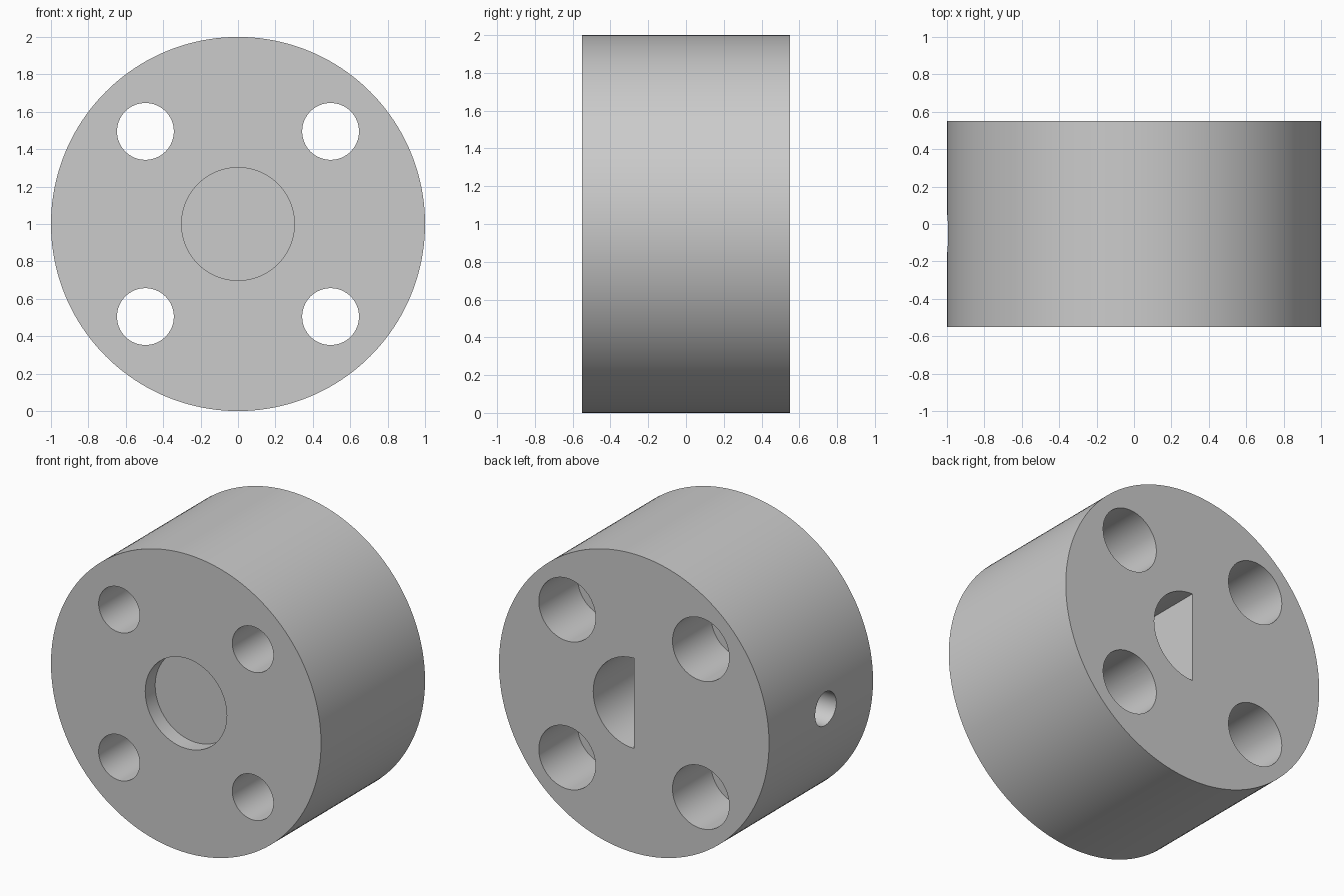
import bpy
import bmesh
import math
from mathutils import Matrix, Vector

cube = bpy.data.objects.get("Cube")
if cube:
    bpy.data.objects.remove(cube, do_unlink=True)

HALF = 0.55      # half the hub thickness
MID = 1.0        # height of the hub axis
OVER = 0.1       # how far cutters stick out of the surface

grey = bpy.data.materials.new("plain grey")
grey.use_nodes = True
grey.diffuse_color = (0.6, 0.6, 0.6, 1)
grey.node_tree.nodes["Principled BSDF"].inputs["Base Color"].default_value = grey.diffuse_color


def rod(name, start, end, radius, sides=64, half=False):
    """Cylinder between two points; half keeps only its +x side."""
    start, end = Vector(start), Vector(end)
    axis = end - start
    turn = axis.to_track_quat("Z", "Y").to_matrix().to_4x4()
    bm = bmesh.new()
    bmesh.ops.create_cone(bm, cap_ends=True, segments=sides, radius1=radius,
                          radius2=radius, depth=axis.length,
                          matrix=Matrix.Translation((start + end) / 2) @ turn)
    if half:
        cut = bmesh.ops.bisect_plane(bm, geom=bm.verts[:] + bm.edges[:] + bm.faces[:],
                                     dist=1e-5, plane_co=(0, 0, 0),
                                     plane_no=(-1, 0, 0), clear_outer=True)
        rim = [e for e in cut["geom_cut"] if isinstance(e, bmesh.types.BMEdge)]
        rim = rim or [e for e in bm.edges if e.is_boundary]
        bmesh.ops.holes_fill(bm, edges=rim, sides=0)
    bmesh.ops.recalc_face_normals(bm, faces=bm.faces[:])
    mesh = bpy.data.meshes.new(name)
    bm.to_mesh(mesh)
    bm.free()
    mesh.materials.append(grey)
    obj = bpy.data.objects.new(name, mesh)
    bpy.context.collection.objects.link(obj)
    return obj


# Solid round body lying along y
hub = rod("hub", (0, -HALF, MID), (0, HALF, MID), 1.0, sides=160)

# Shallow front recess, blind D-shaped shaft bore, side set screw hole
cutters = [
    rod("front_recess", (0, -HALF - OVER, MID), (0, -HALF + 0.105, MID), 0.302),
    rod("shaft_bore", (0, HALF - 0.8, MID), (0, HALF + OVER, MID), 0.302, half=True),
    rod("set_screw_hole", (-1 - OVER, -0.05, MID), (0.1, -0.05, MID), 0.112),
]

# Four bolt holes, counterbored from the back
for sx in (-1, 1):
    for sz in (-1, 1):
        x, z = 0.495 * sx, MID + 0.495 * sz
        cutters.append(rod("bolt_hole", (x, -HALF - OVER, z), (x, HALF + OVER, z), 0.152))
        cutters.append(rod("counterbore", (x, HALF - 0.41, z), (x, HALF + OVER, z), 0.21))

# Cut everything out of the body, then drop the cutters
bpy.ops.object.select_all(action="DESELECT")
bpy.context.view_layer.objects.active = hub
hub.select_set(True)
for cutter in cutters:
    cutter.hide_render = True
    mod = hub.modifiers.new(cutter.name, "BOOLEAN")
    mod.operation = "DIFFERENCE"
    mod.solver = "EXACT"
    mod.object = cutter
    bpy.ops.object.modifier_apply(modifier=mod.name)
    bpy.data.objects.remove(cutter, do_unlink=True)

bpy.ops.object.shade_smooth_by_angle(angle=math.radians(30))
